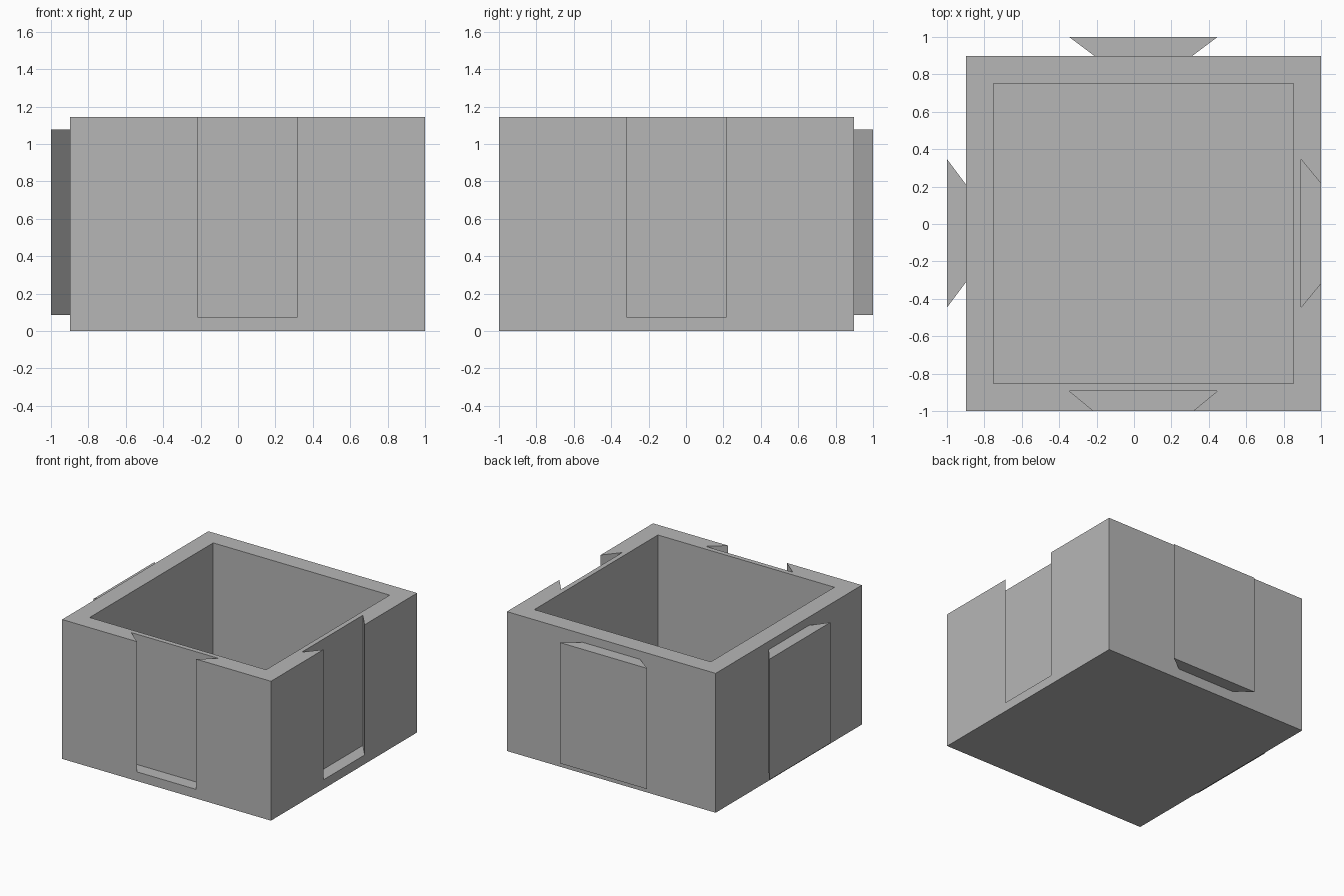
import bpy
import bmesh
from mathutils import Matrix

if "Cube" in bpy.data.objects:
    bpy.data.objects.remove(bpy.data.objects["Cube"])

grey = bpy.data.materials.new("plain grey")
grey.use_nodes = True
grey.diffuse_color = (0.47, 0.47, 0.47, 1)
grey.node_tree.nodes["Principled BSDF"].inputs["Base Color"].default_value = (0.47, 0.47, 0.47, 1)

CX, CY = 0.05, -0.05       # centre of the box body
HALF, HEIGHT = 0.949, 1.145
WALL = 0.147


def prism(name, outline, z0, z1, matrix=Matrix()):
    """Extrude a flat outline from z0 to z1."""
    bm = bmesh.new()
    face = bm.faces.new([bm.verts.new((x, y, z0)) for x, y in outline])
    top = bmesh.ops.extrude_face_region(bm, geom=[face])["geom"]
    moved = [v for v in top if isinstance(v, bmesh.types.BMVert)]
    bmesh.ops.translate(bm, verts=moved, vec=(0, 0, z1 - z0))
    bmesh.ops.transform(bm, matrix=matrix, verts=bm.verts)
    bmesh.ops.recalc_face_normals(bm, faces=bm.faces)
    mesh = bpy.data.meshes.new(name)
    bm.to_mesh(mesh)
    bm.free()
    mesh.materials.append(grey)
    obj = bpy.data.objects.new(name, mesh)
    bpy.context.collection.objects.link(obj)
    return obj


def square(h):
    return [(CX - h, CY - h), (CX + h, CY - h), (CX + h, CY + h), (CX - h, CY + h)]


def dovetail(narrow, wide, y0, y1):
    return [(CX - narrow, y0), (CX + narrow, y0), (CX + wide, y1), (CX - wide, y1)]


def cut(target, cutter):
    cutter.hide_render = True
    mod = target.modifiers.new(cutter.name, 'BOOLEAN')
    mod.operation, mod.solver, mod.object = 'DIFFERENCE', 'EXACT', cutter
    bpy.context.view_layer.objects.active = target
    bpy.ops.object.modifier_apply(modifier=mod.name)
    bpy.data.objects.remove(cutter)


# Swaps front with left side and back with right side
swap = Matrix(((0, -1, 0, 0), (-1, 0, 0, 0), (0, 0, 1, 0), (0, 0, 0, 1)))

# Open box with a floor
box = prism("box_body", square(HALF), 0, HEIGHT)
cut(box, prism("cavity_cutter", square(HALF - WALL), WALL, HEIGHT + 0.2))

# Dovetail slots, open at the top; the cutter continues slightly past the wall
front = CY - HALF
slope = (0.397 - 0.267) / 0.107
slot = dovetail(0.267 - 0.02 * slope, 0.397, front - 0.02, front + 0.107)
for side, matrix in (("front", Matrix()), ("left", swap)):
    cut(box, prism(side + "_slot_cutter", slot, 0.075, HEIGHT + 0.2, matrix))

# Matching dovetail tongues
tongue = dovetail(0.262, 0.397, CY + HALF, 1.0)
for side, matrix in (("back", Matrix()), ("right", swap)):
    prism(side + "_tongue", tongue, 0.085, 1.077, matrix)
